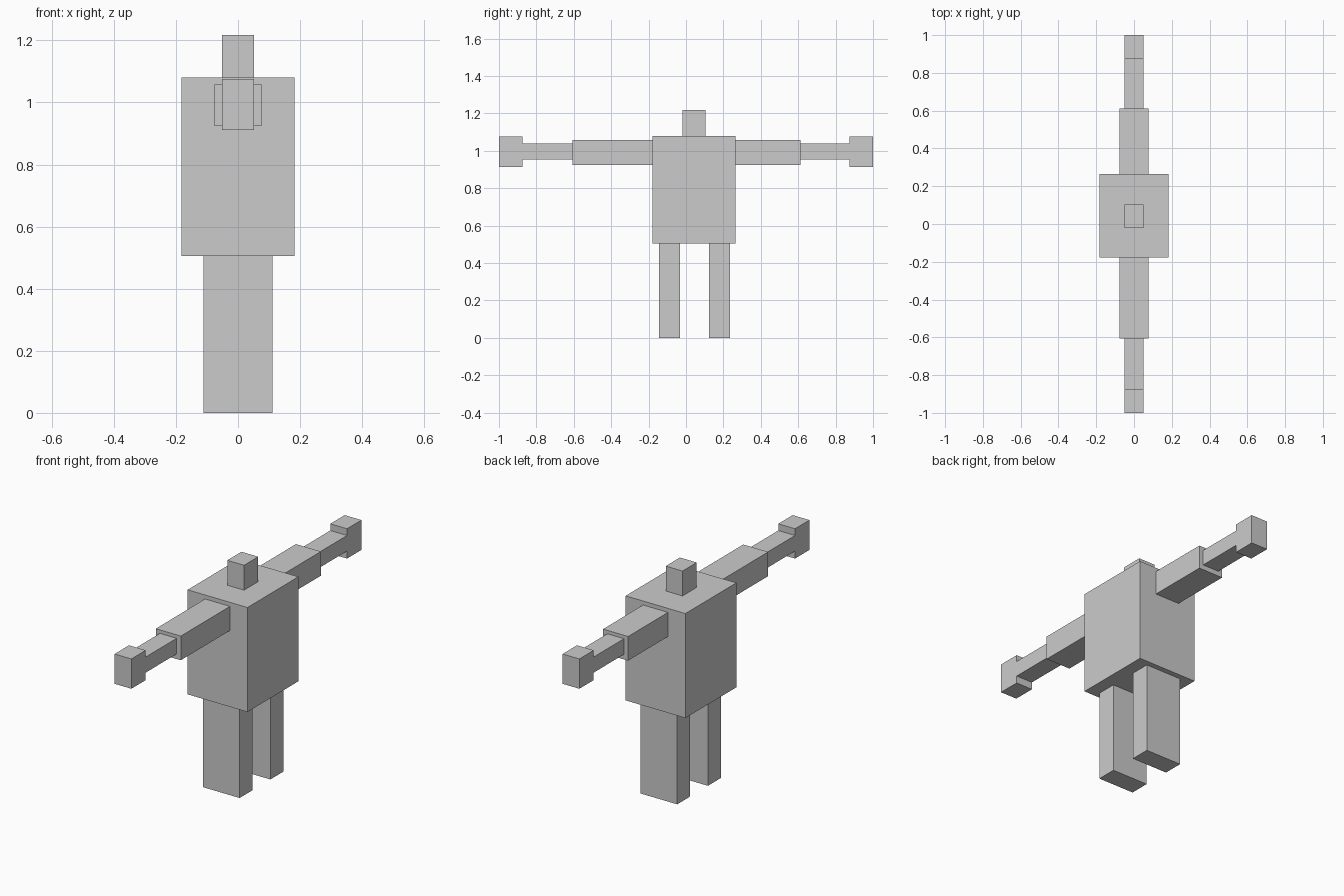
import bpy

if "Cube" in bpy.data.objects:
    bpy.data.objects.remove(bpy.data.objects["Cube"])


def box(name, half_width, y, z):
    """Box centred on x = 0, spanning the given y and z ranges."""
    bpy.ops.mesh.primitive_cube_add(size=1, location=(0, sum(y) / 2, sum(z) / 2))
    obj = bpy.context.object
    obj.name = name
    obj.scale = (2 * half_width, y[1] - y[0], z[1] - z[0])
    bpy.ops.object.transform_apply(location=False, rotation=False, scale=True)
    return obj


# Torso and head
TORSO_Y = (-0.178, 0.265)
box("torso", 0.182, TORSO_Y, (0.505, 1.08))
box("head", 0.051, (-0.02, 0.103), (1.08, 1.217))

# Legs
for side, y in (("right", (-0.144, -0.032)), ("left", (0.123, 0.235))):
    box(side + "_leg", 0.111, y, (0, 0.505))

# Arms: each runs outward from the torso side to the hand
for side, sign, shoulder, elbow in (("right", -1, TORSO_Y[0], -0.606),
                                    ("left", 1, TORSO_Y[1], 0.612)):
    wrist, tip = sign * 0.875, sign * 1.0
    box(side + "_upper_arm", 0.076, sorted((shoulder, elbow)), (0.925, 1.058))
    box(side + "_forearm", 0.051, sorted((elbow, wrist)), (0.953, 1.039))
    box(side + "_hand", 0.051, sorted((wrist, tip)), (0.912, 1.076))
